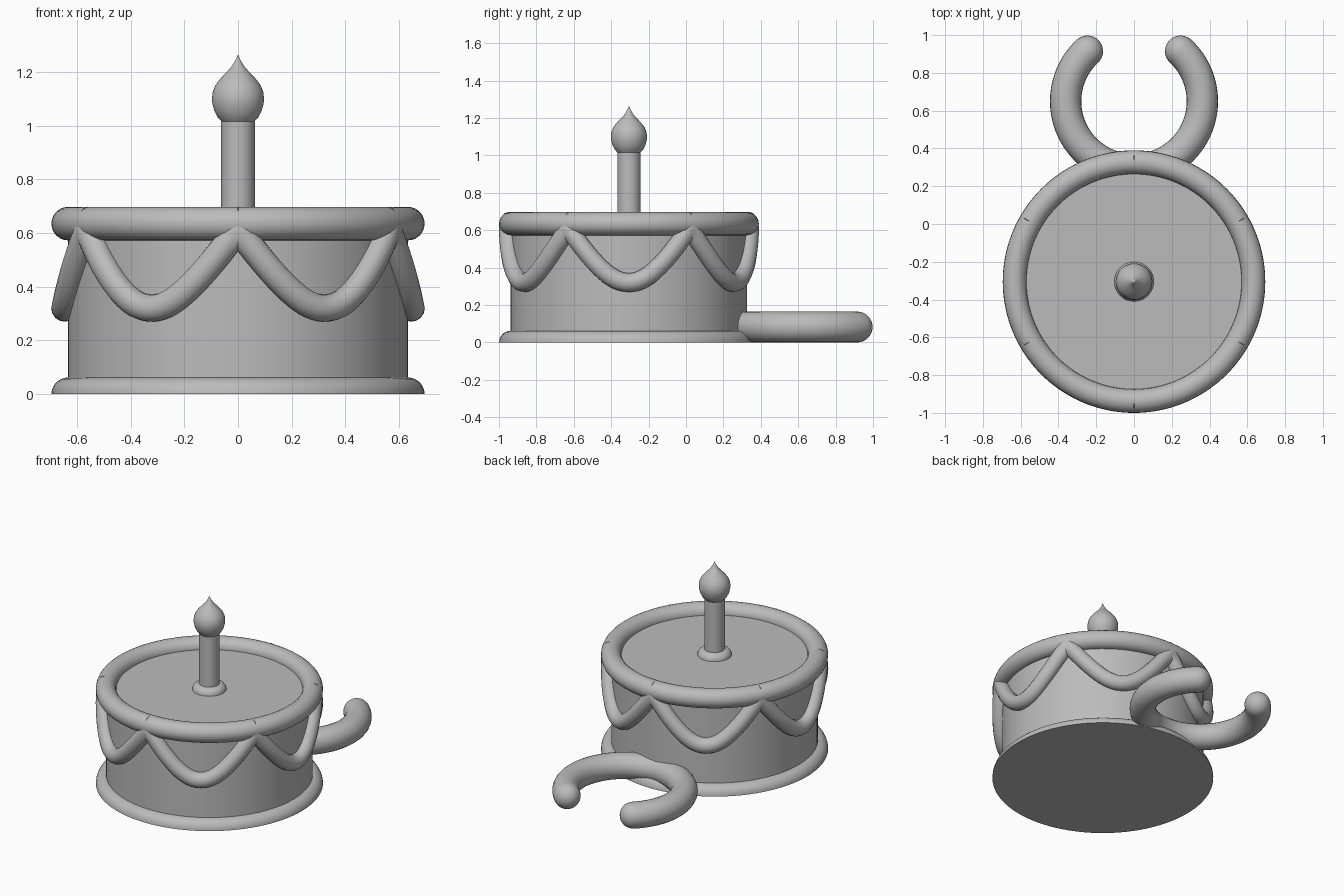
import bpy, bmesh
from math import sin, cos, pi, sqrt, radians, hypot

if "Cube" in bpy.data.objects:
    bpy.data.objects.remove(bpy.data.objects["Cube"])

CAKE_Y = -0.305
BODY_R = 0.632
ICING = 0.0625

grey = bpy.data.materials.new("plain grey")
grey.use_nodes = True
grey.diffuse_color = (0.5, 0.5, 0.5, 1)
grey.node_tree.nodes["Principled BSDF"].inputs["Base Color"].default_value = (0.5, 0.5, 0.5, 1)


def grid_object(name, rows, closed_rows=True, closed_cols=False, caps=False, y=CAKE_Y):
    """Skin a list of point rings into a smooth mesh."""
    bm = bmesh.new()
    rings = [[bm.verts.new(p) for p in row] for row in rows]
    n, m = len(rings), len(rings[0])
    for i in range(n if closed_rows else n - 1):
        for j in range(m if closed_cols else m - 1):
            a, b = rings[i], rings[(i + 1) % n]
            k = (j + 1) % m
            bm.faces.new((a[j], b[j], b[k], a[k]))
    if caps:
        bm.faces.new(rings[0])
        bm.faces.new(rings[-1])
    bmesh.ops.remove_doubles(bm, verts=bm.verts, dist=1e-5)
    bmesh.ops.recalc_face_normals(bm, faces=bm.faces)
    mesh = bpy.data.meshes.new(name)
    bm.to_mesh(mesh)
    bm.free()
    ob = bpy.data.objects.new(name, mesh)
    bpy.context.collection.objects.link(ob)
    ob.location.y = y
    mesh.materials.append(grey)
    bpy.ops.object.select_all(action="DESELECT")
    ob.select_set(True)
    bpy.context.view_layer.objects.active = ob
    bpy.ops.object.shade_smooth_by_angle(angle=radians(40))
    return ob


def lathe(name, profile, sides=96):
    rows = []
    for i in range(sides):
        a = 2 * pi * i / sides
        rows.append([(r * cos(a), r * sin(a), z) for r, z in profile])
    return grid_object(name, rows)


def arc(r, z, radius, start, end, steps):
    return [(r + radius * cos(radians(start + (end - start) * i / steps)),
             z + radius * sin(radians(start + (end - start) * i / steps)))
            for i in range(steps + 1)]


# Cake body, icing rings and base
lathe("cake_body", [(0, 0.01), (BODY_R, 0.01), (BODY_R, 0.635), (0, 0.635)])
lathe("top_icing_ring", arc(BODY_R, 0.635, ICING, 0, 360, 24))
lathe("base_icing", [(0, 0)] + arc(BODY_R, 0, ICING, 0, 180, 14) + [(0, 0)])

# Candle with its collar and flame
lathe("candle", [(0, 0.6), (ICING, 0.6), (ICING, 1.015), (0, 1.015)], 48)
lathe("candle_collar", arc(ICING, 0.635, 0.042, 0, 180, 12), 48)
flame = [(0, 1.012), (0.058, 1.012), (0.075, 1.03), (0.088, 1.055), (0.095, 1.08),
         (0.097, 1.1), (0.094, 1.125), (0.084, 1.15), (0.067, 1.173),
         (0.045, 1.196), (0.025, 1.218), (0.01, 1.242), (0, 1.265)]
lathe("flame", flame, 48)

# Six hanging icing swags, joined in pointed peaks
SAG, LOW, TUBE, SWAG_R, STEPS = 0.295, 0.32, 0.05, 0.645, 24
HALF = SWAG_R * pi / 6
BEND = 0.6
span = sqrt(1 + BEND ** 2) - BEND
rows = []
for i in range(6 * STEPS):
    a = -pi / 2 + 2 * pi * i / (6 * STEPS)
    u = 2 * (i % STEPS) / STEPS - 1
    h = hypot(u, BEND)
    z = LOW + SAG * (h - BEND) / span
    slope = SAG / span * u / h / HALF
    tall = TUBE * sqrt(1 + slope ** 2)
    ring = []
    for j in range(16):
        t = 2 * pi * j / 16
        r = SWAG_R + TUBE * cos(t)
        ring.append((r * cos(a), r * sin(a), z + tall * sin(t)))
    rows.append(ring)
grid_object("icing_swags", rows, closed_cols=True)

# Open ring handle at the back, with rounded ends
RING, THICK, OPEN = 0.362, 0.083, radians(47)
stations = []
for i in range(65):
    stations.append((OPEN - (pi + 2 * OPEN) * i / 64, 0, THICK))
for k in range(1, 9):
    t = k / 8 * radians(89)
    off, rad = THICK * sin(t), THICK * cos(t)
    stations.insert(0, (OPEN, off, rad))
    stations.append((pi - OPEN - 2 * pi, -off, rad))
rows = []
for a, off, rad in stations:
    ring = []
    for j in range(24):
        t = 2 * pi * j / 24
        r = RING + rad * cos(t)
        ring.append((r * cos(a) - off * sin(a), r * sin(a) + off * cos(a),
                     THICK + rad * sin(t)))
    rows.append(ring)
grid_object("ring_handle", rows, closed_rows=False, closed_cols=True, caps=True, y=0.65)
